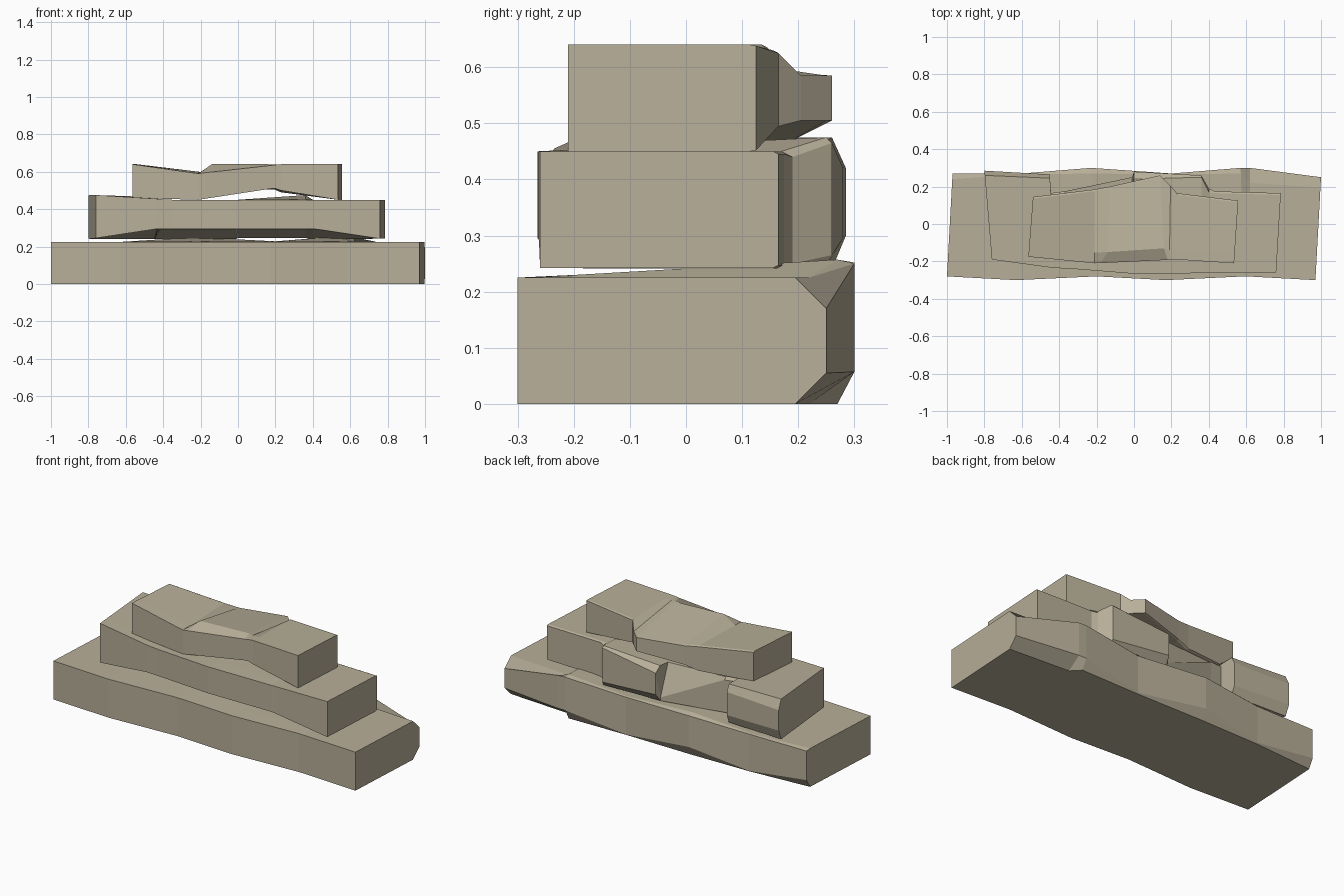
import bpy, bmesh

# Taupe stone
stone = bpy.data.materials.new("stone")
stone.diffuse_color = (.48, .43, .32, 1)


def slab(name, sections):
    """Loft seven-sided rough stone sections from left to right.
    Section: front (x, y, low z, high z), back (x, y, low z, high z),
    back chamfer (inset, lower height, upper height), optional ledge point."""
    bm = bmesh.new()
    rings = []
    for (xf, yf, fl, fh), (xb, yb, bl, bh), (c, lo, hi), *ledge in sections:
        # the inset points sit on the front-to-back line
        t = (yb - c - yf) / (yb - yf)
        xi = xf + (xb - xf) * t
        s = .15
        step = ledge[0] if ledge else (xf + (xi - xf) * s,
                                       yf + (yb - c - yf) * s,
                                       fh + (bh - fh) * s)
        pts = [(xf, yf, fl), (xf, yf, fh), step, (xi, yb - c, bh),
               (xb, yb, bh - hi), (xb, yb, bl + lo), (xi, yb - c, bl)]
        rings.append([bm.verts.new(p) for p in pts])
    n = 7
    for a, b in zip(rings, rings[1:]):
        for i in range(n):
            j = (i + 1) % n
            bm.faces.new((a[i], a[j], b[j], b[i]))
    bm.faces.new(rings[0])
    bm.faces.new(rings[-1])
    bmesh.ops.recalc_face_normals(bm, faces=bm.faces)
    mesh = bpy.data.meshes.new(name)
    bm.to_mesh(mesh)
    bm.free()
    mesh.materials.append(stone)
    obj = bpy.data.objects.new(name, mesh)
    bpy.context.collection.objects.link(obj)
    return obj


# Wide bottom course with a wavy front and bulging back
slab("bottom_course", [
    ((-1.0, -.28, 0, .225), (-.97, .27, 0, .225), (.03, .05, .005)),
    ((-.63, -.30, 0, .225), (-.60, .27, 0, .225), (.005, .005, .005)),
    ((-.20, -.28, 0, .225), (-.23, .30, 0, .25), (.03, .057, .01)),
    ((.17, -.30, 0, .225), (.20, .27, 0, .228), (.005, .005, .005)),
    ((.59, -.28, 0, .225), (.57, .30, 0, .257), (.03, .057, .005)),
    ((.62, -.281, 0, .225), (.62, .30, 0, .225), (.08, .057, -.025)),
    ((.97, -.30, 0, .225), (1.0, .25, 0, .225), (.055, .055, .055)),
])

# Middle course: straight front, three back blocks split by recesses
slab("middle_course", [
    ((-.76, -.19, .245, .475), (-.80, .285, .24, .475), (.025, .06, .055)),
    ((-.43, -.235, .295, .455), (-.45, .265, .24, .465), (.02, .05, .04)),
    ((-.41, -.236, .295, .453), (-.445, .165, .24, .455), (.02, .01, .01)),
    ((-.35, -.238, .295, .45), (-.37, .175, .24, .45), (.02, .01, .01)),
    ((-.01, -.265, .295, .45), (-.01, .25, .24, .45), (.07, .01, .18)),
    ((0, -.265, .295, .45), (0, .28, .245, .45), (.04, .05, .03)),
    ((.36, -.263, .295, .45), (.36, .26, .245, .475), (.01, .02, .01)),
    ((.40, -.263, .295, .45), (.40, .19, .24, .45), (.02, .01, .01)),
    ((.44, -.262, .29, .45), (.43, .175, .24, .45), (.01, .005, .005)),
    ((.76, -.26, .242, .45), (.785, .165, .242, .45), (.01, .005, .005)),
])

# Small top course with a sagging middle stone behind a slanted front ledge
slab("top_course", [
    ((-.565, -.175, .46, .64), (-.54, .145, .46, .64), (.01, .005, .005)),
    ((-.21, -.21, .45, .59), (-.21, .185, .45, .60), (.01, .005, .005)),
    ((-.18, -.209, .455, .594), (-.13, .20, .47, .59), (.01, .005, .005),
     (-.14, -.15, .64)),
    ((.18, -.192, .51, .634), (.14, .26, .505, .585), (.01, 0, 0),
     (.16, -.13, .64)),
    ((.20, -.191, .51, .637), (.195, .205, .505, .585), (.01, 0, 0),
     (.19, -.14, .638)),
    ((.23, -.19, .50, .64), (.23, .165, .49, .63), (.01, .005, .005)),
    ((.535, -.21, .45, .64), (.557, .125, .45, .64), (.01, .002, .002)),
])
